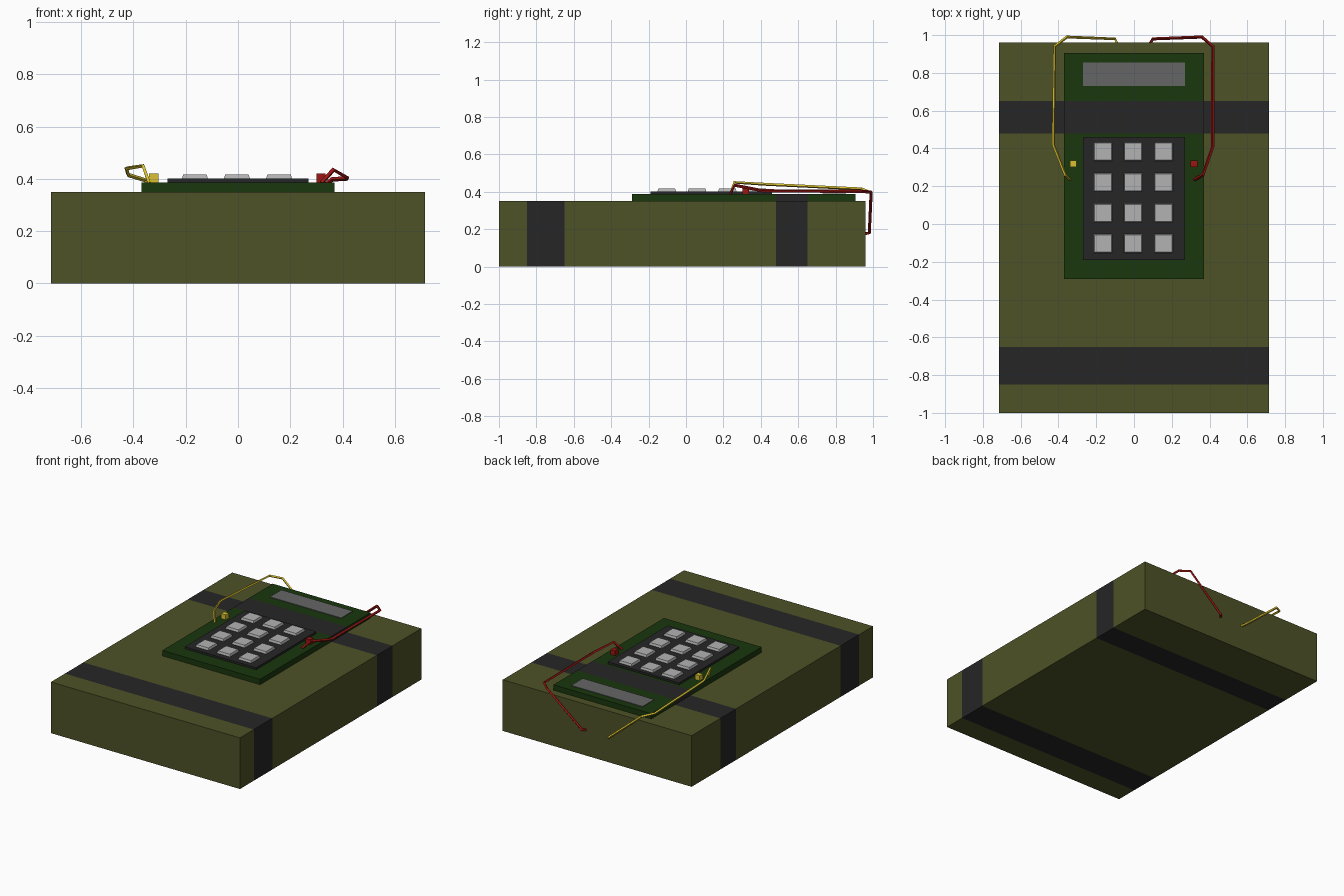
import bpy, bmesh
from mathutils import Vector

if "Cube" in bpy.data.objects:
    bpy.data.objects.remove(bpy.data.objects["Cube"])

def mat(name, r, g, b):
    m = bpy.data.materials.new(name)
    m.diffuse_color = (r, g, b, 1)
    m.use_nodes = True
    m.node_tree.nodes["Principled BSDF"].inputs["Base Color"].default_value = m.diffuse_color
    return m

OLIVE = mat("olive", 0.075, 0.085, 0.020)
BLACK = mat("black", 0.019, 0.019, 0.019)
GREEN = mat("green", 0.010, 0.038, 0.004)
GLASS = mat("display_grey", 0.13, 0.13, 0.13)
KEY = mat("key_grey", 0.45, 0.45, 0.45)
YELLOW = mat("yellow", 0.70, 0.53, 0.03)
RED = mat("red", 0.32, 0.008, 0.006)
STRAPS = [(-0.85, -0.65), (0.48, 0.65)]

def box(name, x, y, z, mats, taper=1.0, straps=()):
    """Box from ranges; top may taper; strap bands are cut in and coloured."""
    bm = bmesh.new()
    bmesh.ops.create_cube(bm, size=1)
    c = Vector(((x[0] + x[1]) / 2, (y[0] + y[1]) / 2, (z[0] + z[1]) / 2))
    s = Vector((x[1] - x[0], y[1] - y[0], z[1] - z[0]))
    for v in bm.verts:
        t = taper if v.co.z > 0 else 1
        v.co = Vector((v.co.x * s.x * t, v.co.y * s.y * t, v.co.z * s.z)) + c
    for band in straps:
        for edge in band:
            bmesh.ops.bisect_plane(bm, geom=bm.verts[:] + bm.edges[:] + bm.faces[:],
                                   plane_co=(0, edge, 0), plane_no=(0, 1, 0))
        for f in bm.faces:
            if band[0] < f.calc_center_median().y < band[1]:
                f.material_index = 1
    me = bpy.data.meshes.new(name)
    bm.to_mesh(me)
    bm.free()
    for m in mats:
        me.materials.append(m)
    ob = bpy.data.objects.new(name, me)
    bpy.context.collection.objects.link(ob)
    return ob

def wire(name, pts, radius, m):
    cu = bpy.data.curves.new(name, 'CURVE')
    cu.dimensions = '3D'
    cu.bevel_depth = radius
    cu.bevel_resolution = 0
    cu.use_fill_caps = True
    sp = cu.splines.new('POLY')
    sp.points.add(len(pts) - 1)
    for p, co in zip(sp.points, pts):
        p.co = (*co, 1)
    sp.use_smooth = False
    cu.materials.append(m)
    bpy.context.collection.objects.link(bpy.data.objects.new(name, cu))

# Main block with flush tape bands
box("body_block", (-0.715, 0.715), (-1, 0.96), (0, 0.35), [OLIVE, BLACK], straps=STRAPS)

# Circuit board, the rear band runs over it
box("circuit_board", (-0.37, 0.37), (-0.29, 0.905), (0.35, 0.387), [GREEN, BLACK], straps=STRAPS[1:])
box("display", (-0.27, 0.27), (0.73, 0.855), (0.385, 0.391), [GLASS])

# Keypad and keys
box("keypad_base", (-0.27, 0.27), (-0.19, 0.46), (0.385, 0.401), [BLACK])
for row in range(4):
    for col in range(3):
        kx, ky = -0.165 + 0.161 * col, 0.383 - 0.162 * row
        box(f"key_{row}_{col}", (kx - 0.05, kx + 0.05), (ky - 0.05, ky + 0.05),
            (0.40, 0.416), [KEY], taper=0.9)

# Terminals
box("yellow_terminal", (-0.34, -0.305), (0.303, 0.337), (0.385, 0.421), [YELLOW])
box("red_terminal", (0.30, 0.335), (0.303, 0.337), (0.385, 0.421), [RED])

# Wires from the board over the rear edge into the back face
wire("yellow_wire", [(-0.34, 0.235, 0.385), (-0.363, 0.258, 0.45), (-0.427, 0.42, 0.44),
                     (-0.42, 0.94, 0.415), (-0.355, 0.99, 0.395), (-0.10, 0.98, 0.18),
                     (-0.088, 0.955, 0.175)], 0.008, YELLOW)
wire("red_wire", [(0.32, 0.235, 0.385), (0.365, 0.26, 0.435), (0.417, 0.41, 0.405),
                  (0.417, 0.94, 0.402), (0.36, 0.99, 0.398), (0.10, 0.98, 0.18),
                  (0.085, 0.955, 0.175)], 0.009, RED)
